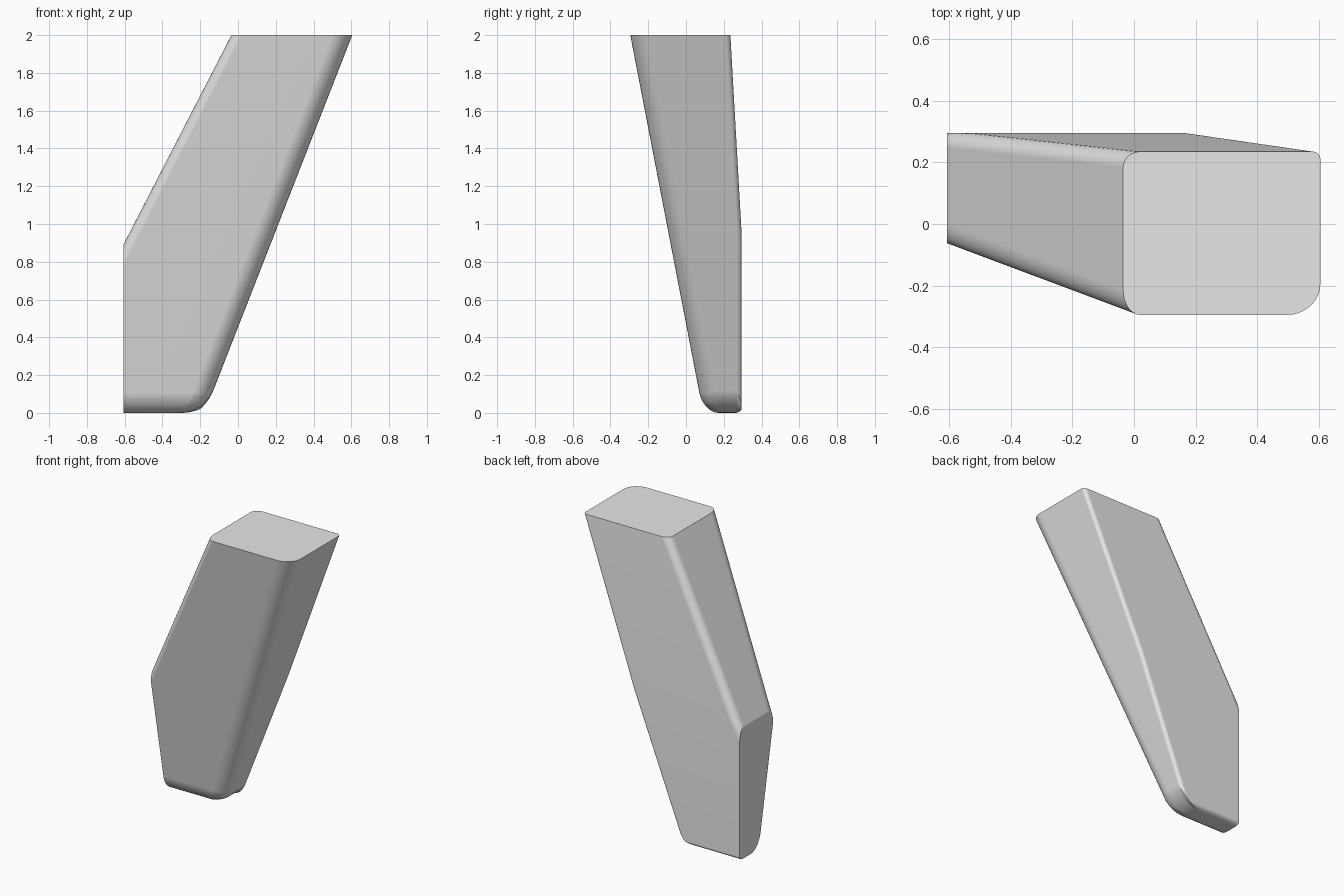
import bpy
import bmesh
from math import radians

cube = bpy.data.objects.get("Cube")
if cube:
    bpy.data.objects.remove(cube, do_unlink=True)


def cut(bm, point, normal):
    """Keep the side behind the plane and cap the opening."""
    geom = bm.verts[:] + bm.edges[:] + bm.faces[:]
    res = bmesh.ops.bisect_plane(bm, geom=geom, dist=1e-5, plane_co=point,
                                 plane_no=normal, clear_outer=True)
    rim = [e for e in res["geom_cut"] if isinstance(e, bmesh.types.BMEdge)]
    bmesh.ops.contextual_create(bm, geom=rim)
    bmesh.ops.recalc_face_normals(bm, faces=bm.faces[:])


def side(face):
    """Name the side of the leg a face belongs to."""
    x, y, z = face.normal
    if abs(z) > 0.8:
        return "top" if z > 0 else "bottom"
    if abs(y) > 0.7:
        return "back" if y > 0 else "front"
    return "right" if x > 0 else "left"


# Leaning tapered block, oversized at the top and the left
bm = bmesh.new()
bmesh.ops.create_cube(bm, size=6)
planes = [
    ((0, 0, 0), (0, 0, -1)),                  # bottom
    ((0, 0, 2.4), (0, 0, 1)),                 # top
    ((0, -0.295, 2), (0, -1.89, -0.365)),     # front
    ((0, 0.295, 0), (0, 1, 0)),               # lower back
    ((0, 0.295, 0.94), (0, 1.06, 0.06)),      # upper back
    ((0.605, 0, 2), (1.88, 0, -0.735)),       # right slope
    ((-0.035, 0, 2), (-1.11, 0, 0.572)),      # left slope
]
for point, normal in planes:
    cut(bm, point, normal)

# Rounding radius of each edge, stored as a bevel weight
radii = {
    ("front", "right"): 0.10, ("front", "left"): 0.05,
    ("back", "left"): 0.05, ("back", "right"): 0.025,
    ("bottom", "front"): 0.11, ("back", "bottom"): 0.025,
    ("bottom", "right"): 0.125,
}
weight = bm.edges.layers.float.new("bevel_weight_edge")
for edge in bm.edges:
    key = tuple(sorted(side(f) for f in edge.link_faces))
    edge[weight] = radii.get(key, 0)

mesh = bpy.data.meshes.new("tapered_leg")
bm.to_mesh(mesh)
bm.free()
leg = bpy.data.objects.new("tapered_leg", mesh)
bpy.context.collection.objects.link(leg)
bpy.ops.object.select_all(action="DESELECT")
leg.select_set(True)
bpy.context.view_layer.objects.active = leg

bevel = leg.modifiers.new("rounding", "BEVEL")
bevel.limit_method = "WEIGHT"
bevel.width = 1
bevel.segments = 8
bevel.use_clamp_overlap = False
bpy.ops.object.modifier_apply(modifier=bevel.name)

# Sharp flat ends: the top and the upright left side
bm = bmesh.new()
bm.from_mesh(mesh)
cut(bm, (0, 0, 2), (0, 0, 1))
cut(bm, (-0.607, 0, 0), (-1, 0, 0))
bm.to_mesh(mesh)
bm.free()

# Smooth rounding, flat main faces
bpy.ops.object.shade_smooth_by_angle(angle=radians(22))
normals = leg.modifiers.new("flat_faces", "WEIGHTED_NORMAL")
normals.keep_sharp = True

grey = bpy.data.materials.new("light_grey")
grey.use_nodes = True
colour = (0.8, 0.8, 0.8, 1)
grey.diffuse_color = colour
grey.node_tree.nodes["Principled BSDF"].inputs["Base Color"].default_value = colour
mesh.materials.append(grey)
